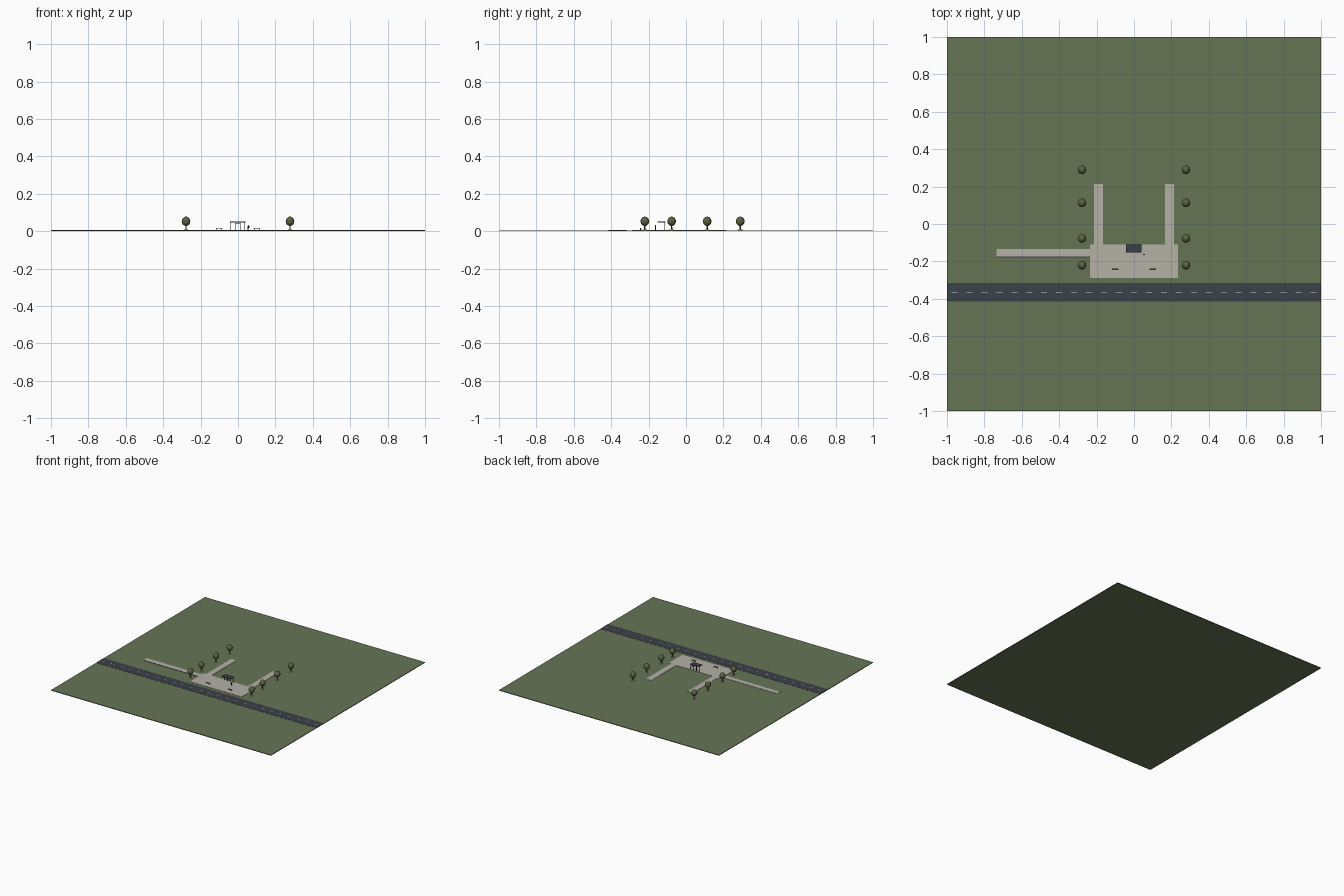
import bpy
from math import radians

if "Cube" in bpy.data.objects:
    bpy.data.objects.remove(bpy.data.objects["Cube"])


def material(name, color):
    m = bpy.data.materials.new(name)
    m.use_nodes = True
    m.diffuse_color = (*color, 1)
    m.node_tree.nodes["Principled BSDF"].inputs["Base Color"].default_value = (*color, 1)
    return m


GRASS = material("grass green", (0.133, 0.178, 0.09))
PAVING = material("pale paving", (0.46, 0.44, 0.39))
ASPHALT = material("dark asphalt", (0.046, 0.054, 0.067))
WHITE = material("road white", (0.75, 0.75, 0.72))
LEAF = material("leaf green", (0.1, 0.125, 0.055))
BARK = material("bark brown", (0.08, 0.05, 0.03))
METAL = material("dark metal", (0.04, 0.05, 0.068))
WOOD = material("bench wood", (0.13, 0.085, 0.045))
CLOTH = material("dark cloth", (0.03, 0.035, 0.05))
SKIN = material("skin", (0.45, 0.26, 0.17))


def finish(name, mat):
    ob = bpy.context.object
    ob.name = name
    ob.data.materials.append(mat)
    return ob


def box(name, mat, x0, x1, y0, y1, z0, z1):
    bpy.ops.mesh.primitive_cube_add(
        size=1, location=((x0 + x1) / 2, (y0 + y1) / 2, (z0 + z1) / 2))
    bpy.context.object.scale = (x1 - x0, y1 - y0, z1 - z0)
    return finish(name, mat)


def cylinder(name, mat, x, y, z0, z1, r, top=None, sides=10):
    bpy.ops.mesh.primitive_cone_add(
        vertices=sides, radius1=r, radius2=r if top is None else top,
        depth=z1 - z0, location=(x, y, (z0 + z1) / 2))
    ob = finish(name, mat)
    bpy.ops.object.shade_smooth_by_angle(angle=radians(40))
    return ob


def ball(name, mat, x, y, z, r, squash=1):
    bpy.ops.mesh.primitive_uv_sphere_add(
        segments=20, ring_count=12, radius=r, location=(x, y, z))
    bpy.context.object.scale.z = squash
    ob = finish(name, mat)
    bpy.ops.object.shade_smooth()
    return ob


G = 0.005      # lawn surface
P = 0.007      # paving surface

# Lawn, road and centre dashes
box("lawn", GRASS, -1, 1, -1, 1, 0, G)
box("road", ASPHALT, -1, 1, -0.415, -0.315, G - 0.001, G + 0.001)
for i in range(25):
    x = -0.96 + i * 0.08
    box("road_dash", WHITE, x - 0.016, x + 0.016, -0.3665, -0.3635, G, G + 0.0015)

# Plaza and footpaths
box("plaza", PAVING, -0.235, 0.235, -0.288, -0.11, G - 0.001, P)
box("side_path", PAVING, -0.735, -0.235, -0.175, -0.133, G - 0.001, P)
box("side_path_edge", ASPHALT, -0.735, -0.235, -0.178, -0.175, G - 0.001, P)
for s in (-1, 1):
    xs = sorted((s * 0.166, s * 0.214))
    box("garden_path", PAVING, *xs, -0.11, 0.215, G - 0.001, P)

# Trees in two rows, each in a low pale planter
for x in (-0.278, 0.278):
    for y in (0.29, 0.113, -0.077, -0.22):
        cylinder("tree_planter", PAVING, x, y, G, G + 0.005, 0.011, sides=16)
        cylinder("tree_trunk", BARK, x, y, G, 0.04, 0.004, 0.003)
        ball("tree_crown", LEAF, x, y, 0.053, 0.023, 1.08)

# Shelter: flat roof, rear posts and an inner portal
box("shelter_roof", METAL, -0.042, 0.04, -0.153, -0.109, 0.047, 0.051)
for x in (-0.039, 0.037):
    box("shelter_post", METAL, x - 0.0015, x + 0.0015, -0.118, -0.115, P, 0.047)
for x in (-0.014, 0.012):
    box("portal_post", METAL, x - 0.0015, x + 0.0015, -0.118, -0.115, P, 0.043)
box("portal_beam", METAL, -0.0155, 0.0135, -0.118, -0.115, 0.041, 0.044)

# Benches
for x in (-0.1, 0.1):
    box("bench_seat", WOOD, x - 0.018, x + 0.018, -0.247, -0.239, 0.014, 0.0165)
    for s in (-1, 1):
        lx = x + s * 0.013
        box("bench_leg", METAL, lx - 0.0012, lx + 0.0012, -0.246, -0.24, P, 0.014)

# Standing figure
px, py = 0.055, -0.163
for s in (-1, 1):
    cylinder("figure_leg", CLOTH, px + s * 0.002, py, P, 0.018, 0.0016)
    cylinder("figure_arm", CLOTH, px + s * 0.0045, py, 0.017, 0.027, 0.001)
cylinder("figure_body", CLOTH, px, py, 0.017, 0.028, 0.0036, 0.003)
ball("figure_head", SKIN, px, py, 0.031, 0.0028)
